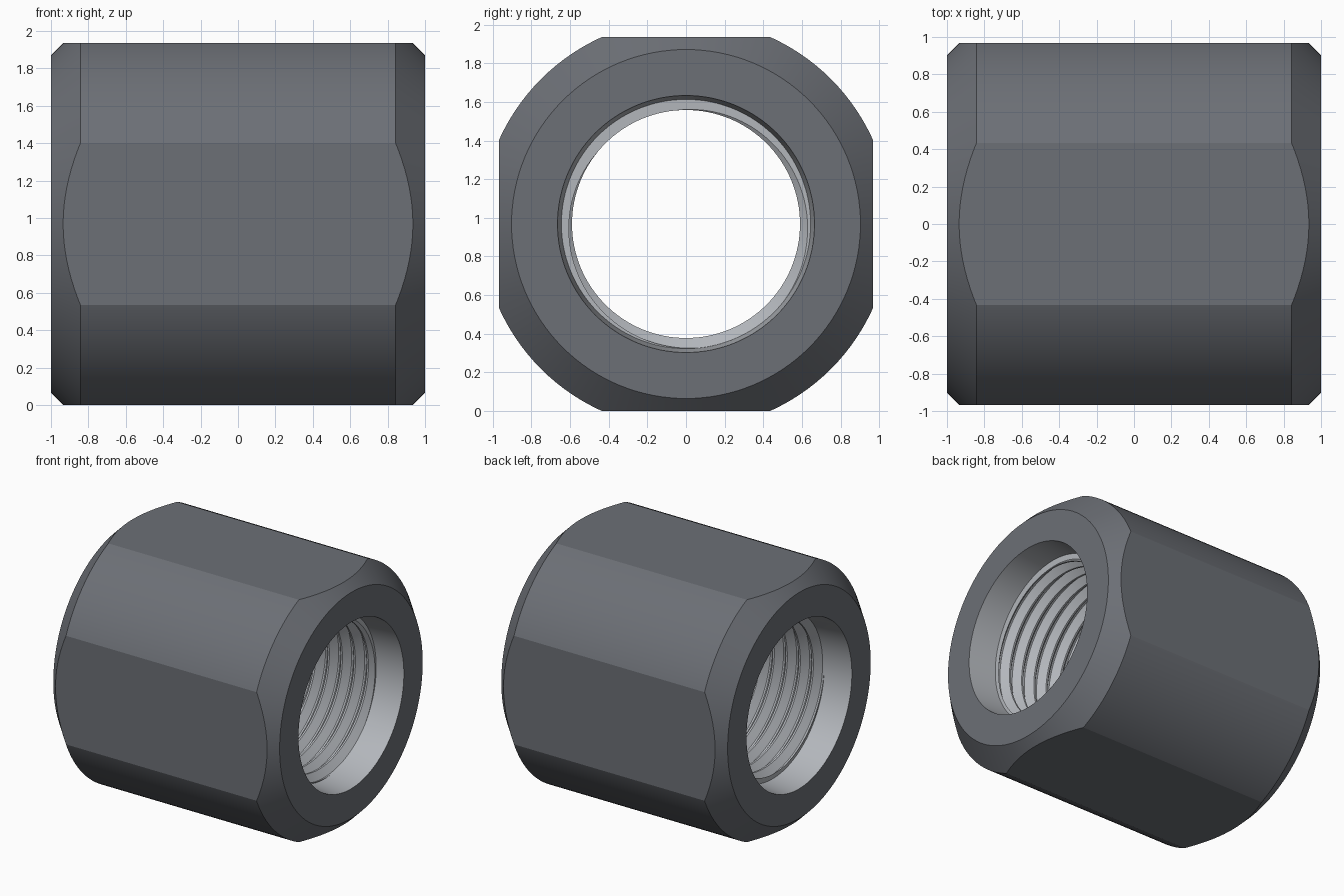
import bpy, bmesh
from math import sin, cos, pi, radians
from mathutils import Vector

if "Cube" in bpy.data.objects:
    bpy.data.objects.remove(bpy.data.objects["Cube"])

SEG = 128                    # steps around the x axis
FLAT = 0.968                 # distance from axis to the flats
END = 0.77                   # threaded length ends at +-END
PITCH = 0.115
MINOR, MAJOR = 0.59, 0.645   # thread crest and root radii
STEPS = (0.0, 0.125, 0.5, 0.625)


def thread_radius(f):
    """Radius across one thread pitch, f in 0..1."""
    f %= 1.0
    if f < 0.125:
        return MINOR
    if f < 0.5:
        return MINOR + (MAJOR - MINOR) * (f - 0.125) / 0.375
    if f < 0.625:
        return MAJOR
    return MAJOR - (MAJOR - MINOR) * (f - 0.625) / 0.375


def column(j):
    """Closed section at angle step j: helical thread, recesses, chamfered outside."""
    turn = j / SEG
    pts = []
    for k in range(int(2 * END / PITCH) + 4):
        for s in STEPS:
            x = -END + PITCH * (k - 2 + s + turn)
            f = s
            if abs(x) > END:
                x = max(-END, min(END, x))
                f = (x + END) / PITCH - turn
            pts.append((x, thread_radius(f)))
    pts += [(END, MAJOR), (1, 0.665), (1, 0.903), (0.842, 1.061),
            (-0.842, 1.061), (-1, 0.903), (-1, 0.665), (-END, MAJOR)]
    a = 2 * pi * turn
    return [Vector((x, r * cos(a), r * sin(a) + FLAT)) for x, r in pts]


# Loft the section around the axis
bm = bmesh.new()
cols = [[bm.verts.new(p) for p in column(j)] for j in range(SEG + 1)]
n = len(cols[0])
for a, b in zip(cols, cols[1:]):
    for i in range(n):
        k = (i + 1) % n
        face = bm.faces.new((a[i], a[k], b[k], b[i]))
        outside = n - 7 <= i <= n - 3
        face.material_index = 0 if outside else 1
bmesh.ops.remove_doubles(bm, verts=bm.verts, dist=1e-5)

# Four wrench flats
for d in ((0, 1, 0), (0, -1, 0), (0, 0, 1), (0, 0, -1)):
    d = Vector(d)
    cut = bmesh.ops.bisect_plane(
        bm, geom=bm.verts[:] + bm.edges[:] + bm.faces[:], dist=1e-6,
        plane_co=Vector((0, 0, FLAT)) + d * FLAT, plane_no=d, clear_outer=True)
    edges = [e for e in cut["geom_cut"] if isinstance(e, bmesh.types.BMEdge)]
    bmesh.ops.contextual_create(bm, geom=edges, mat_nr=0)
bmesh.ops.recalc_face_normals(bm, faces=bm.faces[:])

mesh = bpy.data.meshes.new("threaded_coupling")
bm.to_mesh(mesh)
bm.free()
body = bpy.data.objects.new("threaded_coupling", mesh)
bpy.context.collection.objects.link(body)

# Dark outside, bright machined bore
for name, col in (("dark_steel", (0.15, 0.16, 0.18, 1)), ("bright_steel", (0.45, 0.47, 0.5, 1))):
    mat = bpy.data.materials.new(name)
    mat.diffuse_color = col
    mat.use_nodes = True
    mat.node_tree.nodes["Principled BSDF"].inputs["Base Color"].default_value = mat.diffuse_color
    mesh.materials.append(mat)

bpy.context.view_layer.objects.active = body
body.select_set(True)
bpy.ops.object.shade_smooth_by_angle(angle=radians(20))
